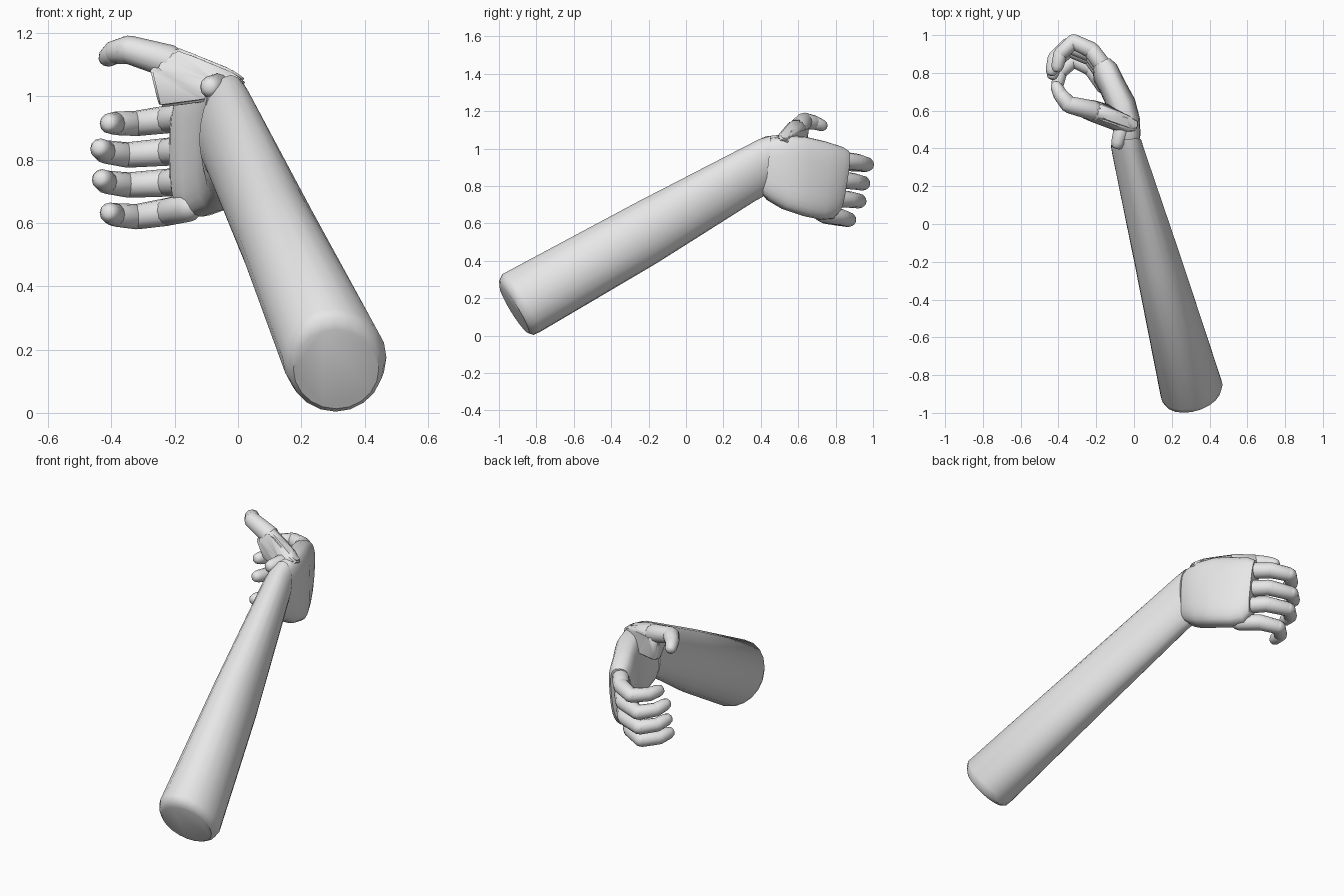
import bpy, bmesh, math
from mathutils import Vector

if "Cube" in bpy.data.objects:
    bpy.data.objects.remove(bpy.data.objects["Cube"])

grey = bpy.data.materials.new("light_grey")
grey.diffuse_color = (0.8, 0.8, 0.8, 1)
grey.use_nodes = True
grey.node_tree.nodes["Principled BSDF"].inputs["Base Color"].default_value = grey.diffuse_color


def finish(bm, name, angle=40):
    bmesh.ops.recalc_face_normals(bm, faces=bm.faces)
    me = bpy.data.meshes.new(name)
    bm.to_mesh(me)
    bm.free()
    me.materials.append(grey)
    ob = bpy.data.objects.new(name, me)
    bpy.context.collection.objects.link(ob)
    bpy.ops.object.select_all(action='DESELECT')
    ob.select_set(True)
    bpy.context.view_layer.objects.active = ob
    bpy.ops.object.shade_smooth_by_angle(angle=math.radians(angle))
    return ob


def loft(bm, sections, n=16, power=1.0):
    """Join rings given as (centre, half-axis u, half-axis v)."""
    rings = []
    for c, u, v in sections:
        c, u, v = Vector(c), Vector(u), Vector(v)
        ring = []
        for i in range(n):
            t = 2 * math.pi * i / n
            a, b = math.cos(t), math.sin(t)
            a = math.copysign(abs(a) ** power, a)
            b = math.copysign(abs(b) ** power, b)
            ring.append(bm.verts.new(c + u * a + v * b))
        rings.append(ring)
    for r, s in zip(rings, rings[1:]):
        for i in range(n):
            j = (i + 1) % n
            bm.faces.new((r[i], r[j], s[j], s[i]))
    bm.faces.new(rings[0][::-1])
    bm.faces.new(rings[-1])


def bone(bm, a, b, ra, rb):
    """Tapered finger segment with rounded ends."""
    a, b = Vector(a), Vector(b)
    d = (b - a).normalized()
    u = d.cross(Vector((0, 0, 1))).normalized()
    v = u.cross(d)
    secs = []
    for k, (s, c) in enumerate(((-.92, .4), (-.65, .76), (0, 1))):
        secs.append((a + d * ra * s, u * ra * c, v * ra * c))
    for s, c in ((0, 1), (.65, .76), (.92, .4)):
        secs.append((b + d * rb * s, u * rb * c, v * rb * c))
    loft(bm, secs, 12)


def digit(name, pts, radii):
    bm = bmesh.new()
    for i in range(len(pts) - 1):
        bone(bm, pts[i], pts[i + 1], radii[i], radii[i + 1])
    return finish(bm, name, 50)


# Forearm: round at the cut end, flattened at the wrist
bm = bmesh.new()
loft(bm, [
    ((.31, -.917, .138), (.135, .025, 0), (0, -.075, .125)),
    ((.308, -.905, .152), (.152, .028, 0), (0, -.09, .148)),
    ((.305, -.88, .175), (.164, .03, 0), (0, -.1, .155)),
    ((.13, -.21, .55), (.123, .02, 0), (0, -.05, .165)),
    ((-.03, .38, .885), (.084, .01, 0), (.015, .01, .165)),
    ((-.042, .43, .905), (.078, .01, 0), (.02, .02, .163)),
], 20)
finish(bm, "forearm")

# Palm: flat plate curving toward the fingers
bm = bmesh.new()
loft(bm, [
    ((-.045, .41, .9), (.065, 0, 0), (.01, .01, .14)),
    ((-.04, .45, .89), (.072, .02, 0), (.01, .01, .168)),
    ((-.04, .53, .872), (.072, .025, 0), (0, .01, .197)),
    ((-.065, .63, .852), (.07, .03, 0), (0, 0, .213)),
    ((-.115, .73, .83), (.065, .03, 0), (0, .01, .21)),
    ((-.152, .8, .818), (.062, .035, 0), (0, .025, .195)),
    ((-.17, .835, .825), (.048, .028, 0), (0, .025, .165)),
], 24, .65)
finish(bm, "palm")

# Fingers: curled toward the thumb, (root z, middle z, tip z, tip x, reach y)
for name, z0, z1, z2, x, y in (
        ("index_finger", .94, .915, .915, -.405, .965),
        ("middle_finger", .835, .815, .835, -.435, .945),
        ("ring_finger", .735, .72, .738, -.43, .925),
        ("little_finger", .65, .62, .632, -.405, .87)):
    digit(name, [(-.155, y - .14, z0), (-.225, y - .045, (z0 + z1) / 2),
                 (x + .085, y, z1), (x + .015, y - .065, (z1 + z2) / 2),
                 (x, y - .13, z2)],
          [.046, .044, .04, .037, .033])

# Thumb base: faceted wedge between wrist and thumb
bm = bmesh.new()
for p in ((.025, .5, 1.055), (.025, .55, 1.05), (-.02, .5, 1.085),
          (-.03, .57, 1.09), (-.19, .56, 1.155), (-.2, .62, 1.155),
          (-.22, .545, 1.11), (-.28, .56, 1.09), (-.27, .64, 1.1),
          (-.22, .66, 1.12), (-.25, .59, .965), (-.24, .64, .97),
          (-.1, .5, .985), (-.12, .63, .98), (-.14, .52, 1.05),
          (0, .56, 1.0), (-.04, .47, 1.03)):
    bm.verts.new(p)
bmesh.ops.convex_hull(bm, input=bm.verts)
bmesh.ops.bevel(bm, geom=bm.edges[:], offset=.008, segments=2,
                affect='EDGES', clamp_overlap=True)
finish(bm, "thumb_base", 60)

# Thumb
digit("thumb", [(-.215, .6, 1.11), (-.345, .632, 1.148),
                (-.39, .685, 1.14), (-.41, .725, 1.125)],
      [.053, .045, .038, .032])

# Wrist knob beside the thumb
bm = bmesh.new()
bone(bm, (-.085, .43, 1.03), (-.06, .52, 1.03), .036, .045)
finish(bm, "wrist_knob")
